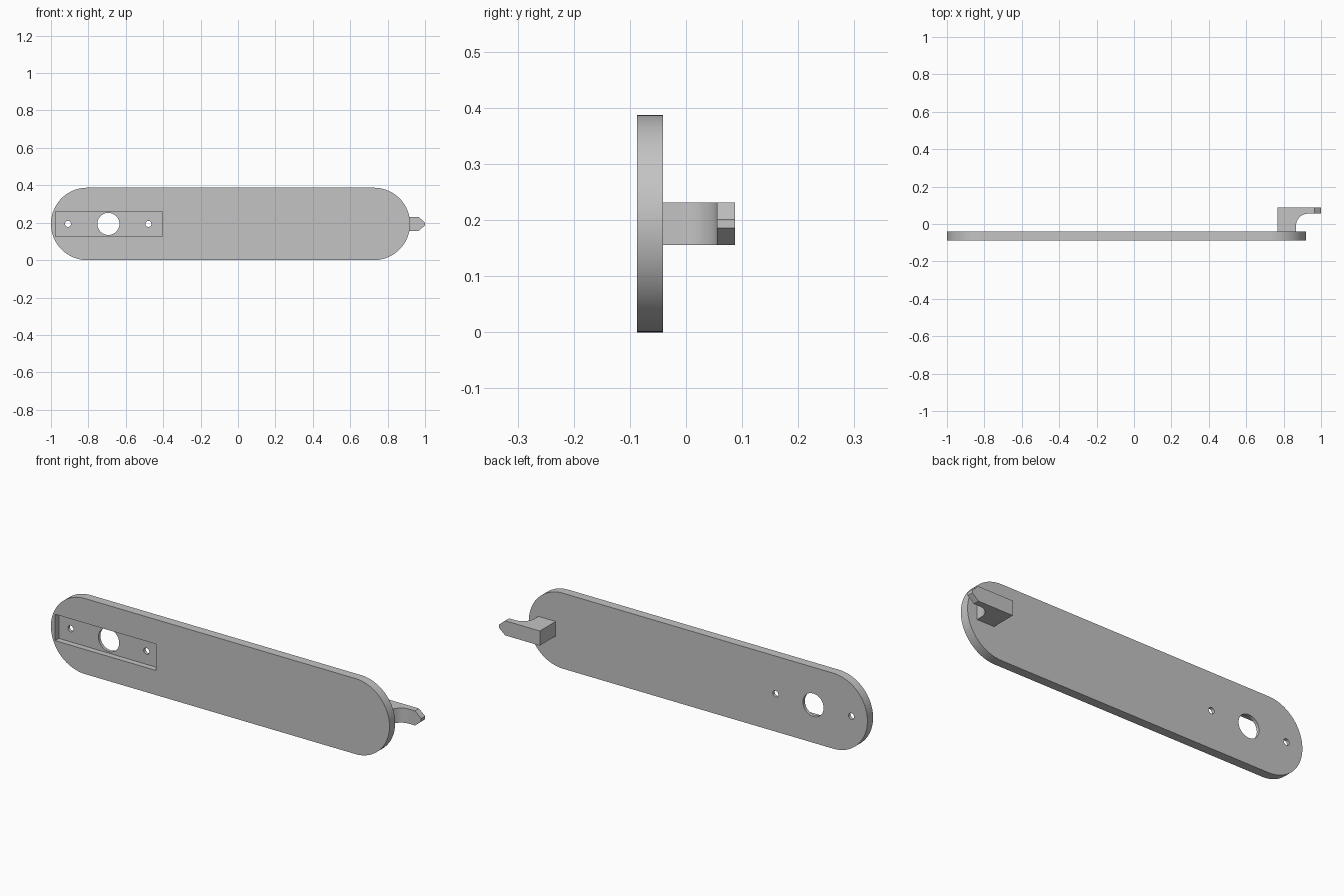
import bpy
import bmesh
from math import cos, sin, pi, radians
from mathutils import Matrix, Vector

if "Cube" in bpy.data.objects:
    bpy.data.objects.remove(bpy.data.objects["Cube"])

GREY = bpy.data.materials.new("light grey")
GREY.use_nodes = True
COLOUR = (0.55, 0.55, 0.55, 1)
GREY.diffuse_color = COLOUR
GREY.node_tree.nodes["Principled BSDF"].inputs["Base Color"].default_value = COLOUR

FRONT, BACK = -0.087, -0.041   # plate faces along y
RADIUS = 0.1935                # plate end radius, also the mid height
MID = RADIUS


def arc(cx, cy, r, start, end, steps):
    """Points along an arc, angles in degrees."""
    angles = [radians(start + (end - start) * i / steps) for i in range(steps + 1)]
    return [(cx + r * cos(a), cy + r * sin(a)) for a in angles]


def prism(points, to_3d, offset):
    """Closed profile swept along an offset vector."""
    bm = bmesh.new()
    face = bm.faces.new([bm.verts.new(to_3d(a, b)) for a, b in points])
    swept = bmesh.ops.extrude_face_region(bm, geom=[face])
    moved = [v for v in swept["geom"] if isinstance(v, bmesh.types.BMVert)]
    bmesh.ops.translate(bm, verts=moved, vec=offset)
    bmesh.ops.recalc_face_normals(bm, faces=bm.faces)
    return bm


def add_object(name, bm):
    mesh = bpy.data.meshes.new(name)
    bm.to_mesh(mesh)
    bm.free()
    mesh.materials.append(GREY)
    obj = bpy.data.objects.new(name, mesh)
    bpy.context.collection.objects.link(obj)
    return obj


def select_only(obj):
    bpy.ops.object.select_all(action="DESELECT")
    obj.select_set(True)
    bpy.context.view_layer.objects.active = obj


def cut(target, bm):
    """Subtract a solid and discard the cutter."""
    cutter = add_object("cutter", bm)
    cutter.hide_render = True
    mod = target.modifiers.new("cut", "BOOLEAN")
    mod.operation = "DIFFERENCE"
    mod.solver = "EXACT"
    mod.object = cutter
    select_only(target)
    bpy.ops.object.modifier_apply(modifier=mod.name)
    bpy.data.objects.remove(cutter)


def upright(y):
    return lambda x, z: (x, y, z)


# Long plate with rounded ends
outline = (arc(-1 + RADIUS, MID, RADIUS, 90, 270, 48)
           + arc(0.92 - RADIUS, MID, RADIUS, -90, 90, 48))
plate = add_object("plate", prism(outline, upright(FRONT), (0, BACK - FRONT, 0)))

# Shallow rectangular pocket in the front
box = bmesh.new()
depth = 0.03
bmesh.ops.create_cube(box, size=1, matrix=Matrix.Translation((-0.69, FRONT, MID))
                      @ Matrix.Diagonal((0.572, 2 * depth, 0.135, 1)))
cut(plate, box)

# Large centre hole and two screw holes
for x, r in ((-0.693, 0.059), (-0.909, 0.016), (-0.479, 0.016)):
    circle = arc(x, MID, r, 0, 360, 40)[:-1]
    cut(plate, prism(circle, upright(-0.15), (0, 0.2, 0)))

# Hook on the back: block, concave fillet and arm
half = 0.0375
side = ([(0.768, BACK - 0.002), (0.866, BACK - 0.002)]
        + arc(0.931, -0.010, 0.065, 180, 90, 20)
        + [(1, 0.055), (1, 0.087), (0.768, 0.087)])
bm = prism(side, lambda x, y: (x, y, MID - half), (0, 0, 2 * half))

# Bevel the tip above and below
for s in (-1, 1):
    normal = Vector((0.030, 0, s * 0.035))
    bmesh.ops.bisect_plane(bm, geom=bm.verts[:] + bm.edges[:] + bm.faces[:],
                           plane_co=(1, 0, MID + s * 0.0075), plane_no=normal,
                           clear_outer=True)
    rim = [e for e in bm.edges if e.is_boundary]
    bmesh.ops.holes_fill(bm, edges=rim, sides=0)
bmesh.ops.recalc_face_normals(bm, faces=bm.faces)
hook = add_object("hook", bm)

for obj in (plate, hook):
    select_only(obj)
    bpy.ops.object.shade_smooth_by_angle(angle=radians(30))
